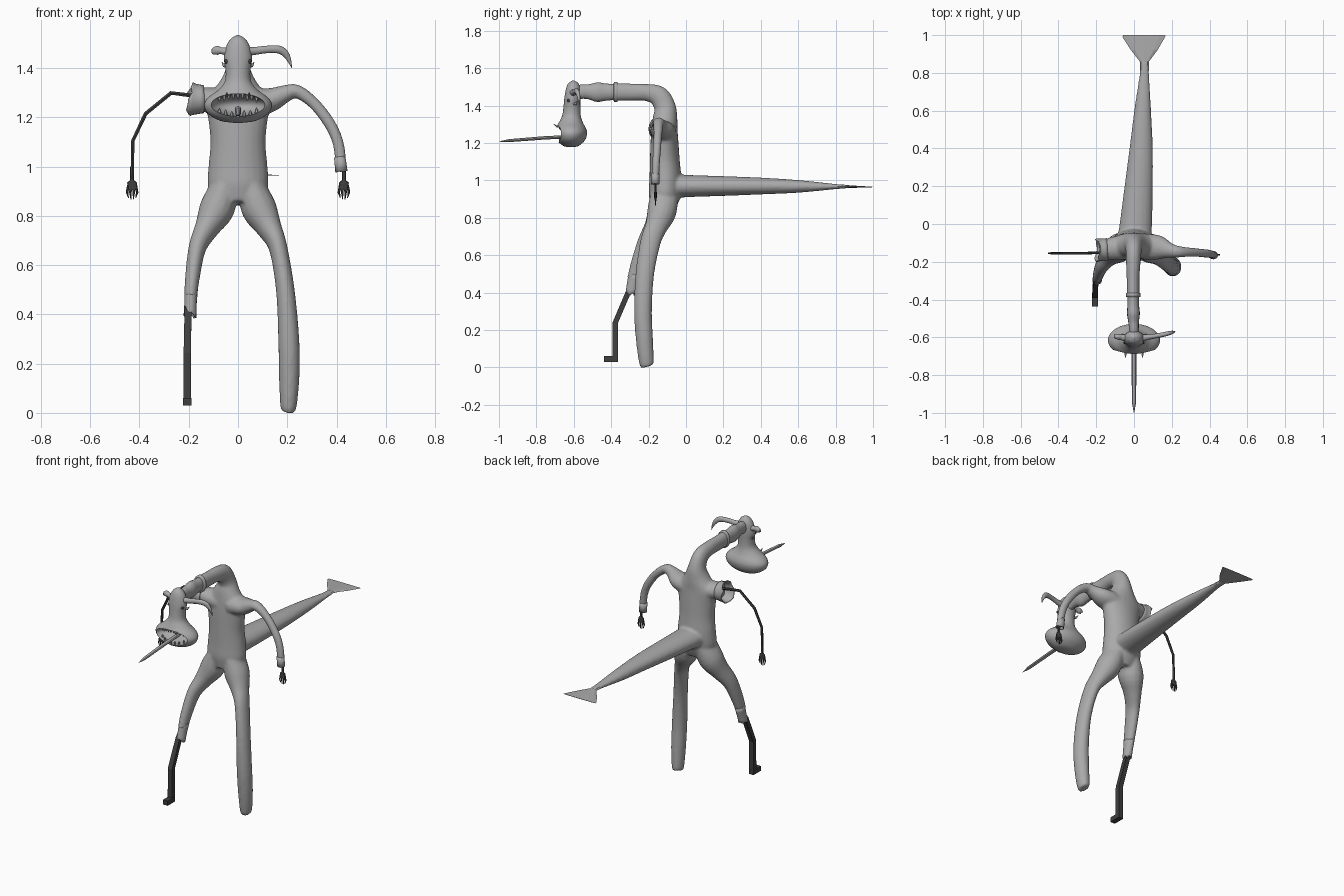
import bpy, bmesh, math, random
from mathutils import Vector, Matrix

random.seed(4)

def material(name, v):
    m = bpy.data.materials.new(name)
    m.diffuse_color = (v, v, v, 1)
    return m

SKIN = material("light grey skin", 0.40)
METAL = material("dark metal", 0.05)

def spline(pts, n):
    """Catmull-Rom interpolation of the stations (x, y, z, ru, rv)."""
    if n < 2:
        return pts
    out = []
    for i in range(len(pts) - 1):
        p = [pts[max(0, i - 1)], pts[i], pts[i + 1], pts[min(len(pts) - 1, i + 2)]]
        for k in range(n):
            t = k / n
            out.append([0.5 * (2 * b + (c - a) * t + (2 * a - 5 * b + 4 * c - d) * t * t
                        + (3 * b - a - 3 * c + d) * t ** 3) for a, b, c, d in zip(*p)])
    return out + [pts[-1]]

def tube(bm, pts, side=(1, 0, 0), sides=16, n=4, caps=True, jag=0.0, turn=0.0):
    """Elliptical tube; ru lies along `side`, rv across it."""
    pts = spline([list(p) for p in pts], n)
    rings = []
    for i, p in enumerate(pts):
        t = (Vector(pts[min(i + 1, len(pts) - 1)][:3]) - Vector(pts[max(i - 1, 0)][:3])).normalized()
        u = Vector(side)
        u = (u - t * u.dot(t)).normalized()
        v = t.cross(u)
        ring = []
        for k in range(sides):
            a = 2 * math.pi * k / sides + turn
            co = Vector(p[:3]) + u * math.cos(a) * max(p[3], .0005) + v * math.sin(a) * max(p[4], .0005)
            if i == len(pts) - 1 and jag:
                co += t * random.uniform(-jag, jag)
            ring.append(bm.verts.new(co))
        rings.append(ring)
    for a, b in zip(rings, rings[1:]):
        for k in range(sides):
            j = (k + 1) % sides
            bm.faces.new((a[k], a[j], b[j], b[k]))
    if caps:
        bm.faces.new(rings[0][::-1])
        bm.faces.new(rings[-1])

def finish(name, bm, mat, smooth=True):
    bmesh.ops.recalc_face_normals(bm, faces=bm.faces)
    me = bpy.data.meshes.new(name)
    bm.to_mesh(me)
    bm.free()
    ob = bpy.data.objects.new(name, me)
    bpy.context.collection.objects.link(ob)
    me.materials.append(mat)
    for f in me.polygons:
        f.use_smooth = smooth
    return ob

def part(name, pts, mat=SKIN, smooth=True, **kw):
    bm = bmesh.new()
    tube(bm, pts, **kw)
    return finish(name, bm, mat, smooth)

# ---- body: torso with neck, shoulders, arm, legs and tail fused together ----
bm = bmesh.new()
tube(bm, [(0, -.125, .85, .09, .065), (0, -.115, .92, .122, .085), (0, -.11, 1.0, .12, .086),
          (0, -.113, 1.1, .112, .08), (0, -.115, 1.2, .122, .075), (0, -.115, 1.27, .135, .07),
          (0, -.112, 1.33, .085, .066), (0, -.112, 1.39, .052, .058), (-.002, -.145, 1.45, .042, .055),
          (-.004, -.21, 1.47, .038, .046), (-.005, -.29, 1.472, .034, .046), (-.005, -.38, 1.473, .034, .048)], sides=24)
tube(bm, [(.05, -.12, 1.26, .07, .06), (.13, -.125, 1.27, .065, .05), (.19, -.14, 1.295, .04, .036),
          (.24, -.147, 1.305, .03, .028), (.31, -.15, 1.255, .024, .024), (.375, -.155, 1.17, .022, .024),
          (.408, -.16, 1.09, .021, .023), (.42, -.165, .99, .02, .023)], side=(0, 1, 0))
tube(bm, [(-.03, -.12, 1.26, .07, .06), (-.11, -.13, 1.27, .062, .052), (-.155, -.137, 1.275, .055, .05)], side=(0, 1, 0))
tube(bm, [(.05, -.115, .93, .055, .075), (.085, -.13, .83, .072, .078), (.127, -.16, .75, .052, .06),
          (.163, -.19, .67, .038, .055), (.192, -.22, .5, .038, .05), (.206, -.23, .3, .043, .048),
          (.208, -.222, .15, .042, .046), (.205, -.212, .03, .034, .04), (.203, -.208, .006, .026, .032)])
tube(bm, [(-.05, -.115, .93, .055, .075), (-.085, -.13, .83, .072, .078), (-.127, -.165, .75, .05, .06),
          (-.165, -.21, .67, .036, .05), (-.185, -.255, .55, .03, .042), (-.192, -.28, .47, .026, .036)])
tube(bm, [(.0, -.1, .97, .09, .07), (.01, .0, .97, .086, .06), (.025, .2, .97, .075, .053),
          (.038, .4, .97, .062, .045), (.046, .6, .968, .045, .034), (.055, .8, .967, .025, .014),
          (.055, .86, .967, .024, .010)], sides=20)
body = finish("body", bm, SKIN)
rm = body.modifiers.new("fuse", 'REMESH')
rm.mode, rm.voxel_size, rm.use_smooth_shade = 'VOXEL', .008, True
sm = body.modifiers.new("blend", 'SMOOTH')
sm.factor, sm.iterations = .5, 5

# ---- flat tail fin ----
part("tail_fin", [(.055, .81, .967, .024, .012), (.055, .86, .967, .024, .008), (.055, .92, .966, .07, .005),
                  (.053, .99, .965, .113, .002), (.053, 1.0, .965, .112, .001)], n=1, smooth=False, sides=8)

# ---- torn hollow cuffs at the shoulder, sleeve and trouser end ----
for name, side, pts in [
    ("torn_shoulder", (0, 1, 0), [(-.14, -.135, 1.274, .055, .052), (-.175, -.137, 1.274, .054, .058),
                                  (-.198, -.138, 1.276, .058, .067)]),
    ("sleeve_end", (0, 1, 0), [(.413, -.163, 1.04, .021, .023), (.42, -.165, .98, .022, .025)]),
    ("torn_trouser", (1, 0, 0), [(-.19, -.27, .5, .027, .037), (-.193, -.285, .44, .025, .032),
                                 (-.195, -.295, .395, .026, .028)])]:
    cuff = part(name, pts, side=side, caps=False, n=2, jag=.003 if name == "sleeve_end" else .011)
    so = cuff.modifiers.new("wall", 'SOLIDIFY')
    so.thickness, so.offset = .005, -1

# ---- neck joint: collar ring and front segment ----
part("neck_collar", [(-.004, -.365, 1.473, .036, .05), (-.004, -.368, 1.473, .039, .054),
                     (-.004, -.384, 1.473, .039, .054), (-.004, -.387, 1.473, .034, .046)], n=1, sides=24)
part("front_neck", [(-.004, -.38, 1.473, .03, .042), (-.004, -.43, 1.472, .031, .046), (-.003, -.475, 1.472, .034, .052),
                    (-.002, -.52, 1.474, .028, .04), (0, -.56, 1.474, .026, .038), (0, -.6, 1.46, .03, .035)])

# ---- head with wide open mouth ----
head = part("head", [(0, -.615, 1.178, .02, .02), (0, -.615, 1.187, .075, .045), (0, -.615, 1.215, .122, .075),
                     (0, -.615, 1.25, .138, .086), (0, -.615, 1.28, .122, .08), (0, -.614, 1.31, .082, .064),
                     (0, -.612, 1.345, .054, .05), (0, -.61, 1.39, .05, .045), (0, -.607, 1.44, .057, .043),
                     (0, -.603, 1.49, .047, .038), (0, -.602, 1.52, .028, .026), (0, -.602, 1.535, .003, .003)],
            sides=40)
bm = bmesh.new()
bmesh.ops.create_uvsphere(bm, u_segments=32, v_segments=20, radius=1,
                          matrix=Matrix.Translation((0, -.69, 1.25)) @ Matrix.Diagonal((.112, .105, .046, 1)))
cutter = finish("mouth_cutter", bm, SKIN)
cutter.hide_render = True
bo = head.modifiers.new("mouth", 'BOOLEAN')
bo.operation, bo.object, bo.solver = 'DIFFERENCE', cutter, 'EXACT'
bpy.context.view_layer.objects.active = head
bpy.ops.object.modifier_apply(modifier="mouth")
bpy.data.objects.remove(cutter)
bpy.ops.object.select_all(action='DESELECT')
head.select_set(True)
bpy.ops.object.shade_smooth_by_angle(angle=math.radians(40))

# ---- teeth along both lips ----
bm = bmesh.new()
for s, count in ((1, 9), (-1, 7)):
    for i in range(count):
        x = (i / (count - 1) - .5) * .15
        y = -.675 + 4 * x * x
        z = 1.25 + s * .046 * math.sqrt(max(.1, 1 - (x / .105) ** 2))
        h = random.uniform(.018, .026)
        tube(bm, [(x, y, z + s * .004, .008, .006), (x, y, z - s * h * .6, .006, .005),
                  (x, y - .002, z - s * h, .001, .001)], sides=6, n=1)
for x in (-.045, .045):      # short whisker spikes above the lip
    tube(bm, [(x, -.66, 1.29, .008, .008), (x, -.69, 1.288, .006, .006), (x, -.708, 1.302, .001, .001)], sides=6, n=1)
finish("teeth", bm, SKIN, False)

# ---- long pointed tongue ----
part("tongue", [(0, -.59, 1.235, .013, .009), (0, -.75, 1.228, .013, .009), (0, -.945, 1.213, .011, .008),
                (0, -1.0, 1.208, .001, .001)], sides=8, n=1, smooth=False)

# ---- horns: one whole and curved, one broken ----
part("curved_horn", [(.03, -.605, 1.468, .022, .02), (.07, -.6, 1.47, .014, .016), (.12, -.592, 1.476, .012, .015),
                     (.17, -.582, 1.474, .012, .016), (.2, -.574, 1.448, .009, .012), (.219, -.568, 1.4, .001, .001)],
     side=(0, 1, 0), sides=12)
part("broken_horn", [(-.03, -.605, 1.465, .022, .022), (-.065, -.6, 1.47, .015, .014), (-.085, -.597, 1.472, .015, .019),
                     (-.105, -.595, 1.466, .008, .012)], side=(0, 1, 0), sides=10, jag=.006)

# ---- small dark eyes and ear spikes ----
bm = bmesh.new()
for s in (-1, 1):
    bmesh.ops.create_uvsphere(bm, u_segments=10, v_segments=8, radius=.009,
                              matrix=Matrix.Translation((s * .047, -.628, 1.427)))
finish("eyes", bm, METAL)
bm = bmesh.new()
for s in (-1, 1):
    tube(bm, [(s * .04, -.6, 1.41, .012, .01), (s * .056, -.59, 1.41, .008, .007), (s * .066, -.58, 1.425, .001, .001)],
         side=(0, 1, 0), sides=6, n=1)
finish("ear_spikes", bm, SKIN)

# ---- metal skeleton arm, hands and leg ----
part("metal_arm", [(-.12, -.15, 1.28, .007, .008), (-.19, -.152, 1.289, .007, .009), (-.272, -.155, 1.299, .007, .009),
                   (-.375, -.155, 1.215, .007, .009), (-.427, -.155, 1.105, .007, .008),
                   (-.43, -.155, .94, .006, .007)], METAL, False, side=(0, 1, 0), sides=6, n=1)

def hand(name, x, y):
    bm = bmesh.new()
    tube(bm, [(x, y, 1.0, .008, .006), (x, y, .945, .008, .006), (x, y, .935, .02, .007),
              (x, y, .905, .018, .007)], sides=8, n=1)
    for f in (-.018, -.006, .006, .018):
        tip = .862 + abs(f) * .6
        tube(bm, [(x + f * .8, y, .925, .006, .005), (x + f * 1.15, y, .895, .005, .005),
                  (x + f * .8, y, tip, .0015, .0015)], sides=6, n=1)
    finish(name, bm, METAL, False)

hand("left_skeleton_hand", -.43, -.155)
hand("right_skeleton_hand", .43, -.163)

bm = bmesh.new()
tube(bm, [(-.195, -.275, .46, .017, .019), (-.203, -.305, .41, .02, .02), (-.206, -.378, .24, .021, .02),
          (-.206, -.378, .03, .022, .02)], sides=4, n=1, turn=math.pi / 4)
bmesh.ops.create_cube(bm, size=1, matrix=Matrix.Translation((-.206, -.4, .045)) @ Matrix.Diagonal((.033, .075, .03, 1)))
finish("metal_leg", bm, METAL, False)
